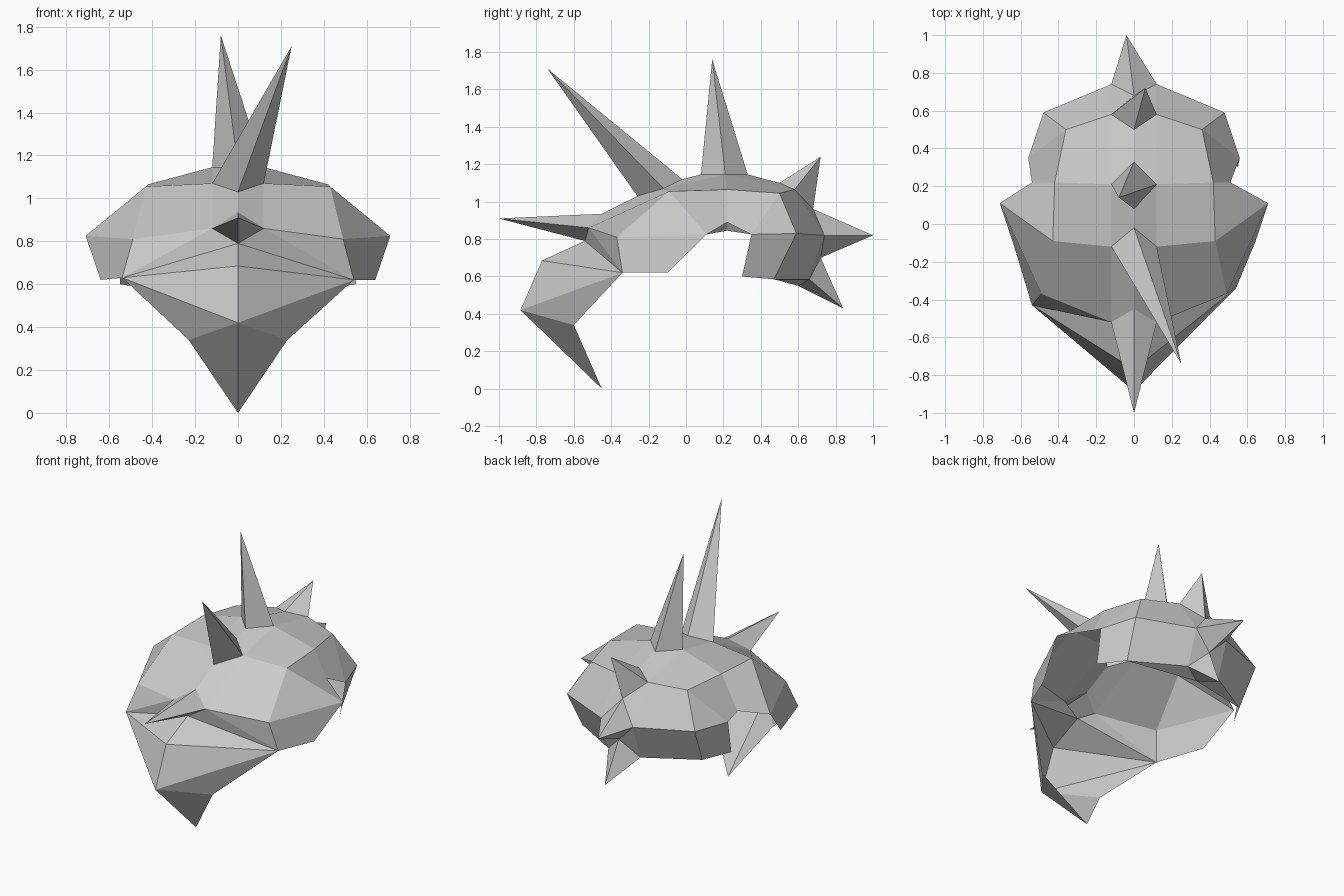
import bpy
import bmesh
from mathutils import Vector

default_cube = bpy.data.objects.get("Cube")
if default_cube:
    bpy.data.objects.remove(default_cube, do_unlink=True)

# Single flat stone colour
grey = bpy.data.materials.new("stone_grey")
grey.use_nodes = True
grey.diffuse_color = (0.6, 0.6, 0.6, 1)
shader = grey.node_tree.nodes["Principled BSDF"]
shader.inputs["Base Color"].default_value = grey.diffuse_color
shader.inputs["Roughness"].default_value = 0.8


def build(name, polygons, centre):
    """Join polygons into one flat-shaded object facing away from centre."""
    bm = bmesh.new()
    for polygon in polygons:
        bm.faces.new([bm.verts.new(p) for p in polygon])
    bmesh.ops.remove_doubles(bm, verts=bm.verts, dist=0.001)
    bm.normal_update()
    for face in bm.faces:
        if face.normal.dot(face.calc_center_median() - Vector(centre)) < 0:
            face.normal_flip()
    mesh = bpy.data.meshes.new(name)
    bm.to_mesh(mesh)
    bm.free()
    mesh.materials.append(grey)
    obj = bpy.data.objects.new(name, mesh)
    bpy.context.collection.objects.link(obj)
    return obj


def on_side(point, side):
    x, y, z = point
    return (x * side, y, z)


def ridge(y, z):
    """A point on the centre line."""
    return (0, y, z)


def spur(y, z):
    """The side corner of a spike base."""
    return (0.12, y, z)


# Each spike: name, lower/front base, side corner, upper/back base, tip
spikes = [
    ("brow_spike", ridge(-.54, .79), spur(-.52, .86), ridge(-.45, .935), (0, -1, .91)),
    ("crown_front_spike", ridge(-.26, 1.03), spur(-.12, 1.07), ridge(-.02, 1.12), (.25, -.74, 1.71)),
    ("crown_top_spike", ridge(.08, 1.145), spur(.21, 1.145), ridge(.33, 1.145), (-.08, .14, 1.76)),
    ("crown_back_spike", ridge(.5, 1.1), spur(.58, 1.065), ridge(.68, .96), (.06, .72, 1.24)),
    ("rear_spike", ridge(.68, .96), spur(.74, .82), ridge(.72, .7), (-.04, 1, .82)),
    ("rear_lower_spike", ridge(.72, .7), spur(.66, .585), ridge(.6, .55), (.02, .84, .43)),
]

for name, start, corner, end, tip in spikes:
    polygons = []
    for side in (-1, 1):
        edge = on_side(corner, side)
        polygons += [(start, edge, tip), (edge, end, tip)]
    middle = (Vector(start) + Vector(end)) / 2
    build(name, polygons, middle.lerp(Vector(tip), 0.3))

# Rails running front to back along the shell
inner_rail = [spike[2] for spike in spikes]
outer_rail = [(.49, -.37, .81), (.43, -.09, 1.055), (.42, .22, 1.065),
              (.36, .5, 1.045), (.48, .59, .83), (.45, .47, .585)]

# Cheek corners and side arches differ slightly from side to side
cheeks = {1: (.54, -.34, .62), -1: (-.54, -.43, .63)}
arches = {1: (.51, .22, .89), -1: (-.54, .22, .845)}

shell = []
beak = []
for side in (-1, 1):
    inner = [on_side(p, side) for p in inner_rail]
    outer = [on_side(p, side) for p in outer_rail]
    cheek, arch = cheeks[side], arches[side]

    # Roof panels and the ridge between neighbouring spikes
    for i in range(len(inner) - 1):
        shell.append((inner[i], inner[i + 1], outer[i + 1], outer[i]))
        end, start = spikes[i][3], spikes[i + 1][1]
        gap = [inner[i], end, start, inner[i + 1]]
        if end == start:
            gap.remove(start)
        shell.append(gap)

    # Front flare, side arch and rear flare
    wing = on_side((.71, .11, .825), side)
    wing_low = on_side((.64, -.1, .62), side)
    rear = on_side((.56, .35, .825), side)
    rear_low = on_side((.55, .3, .6), side)
    front, brow, crown, back, hip, hem = (outer[0], outer[1], outer[2],
                                          outer[3], outer[4], outer[5])
    shell += [
        (front, brow, wing),
        (front, wing, wing_low, cheek),
        (brow, crown, arch, wing),
        (crown, back, rear, arch),
        (back, hip, rear),
        (rear, hip, hem, rear_low),
        (hem, inner[-1], spikes[-1][3]),
        (front, inner[0], cheek),
        (inner[0], spikes[0][1], cheek),
    ]

    # Hooked beak
    bridge, nose, hook = ridge(-.77, .685), ridge(-.885, .42), ridge(-.45, 0)
    jaw = on_side((.23, -.6, .34), side)
    beak += [
        (spikes[0][1], bridge, cheek),
        (bridge, nose, cheek),
        (nose, jaw, cheek),
        (nose, hook, jaw),
    ]

build("shell", shell, (0, .05, .7))
build("beak", beak, (0, -.3, .5))
